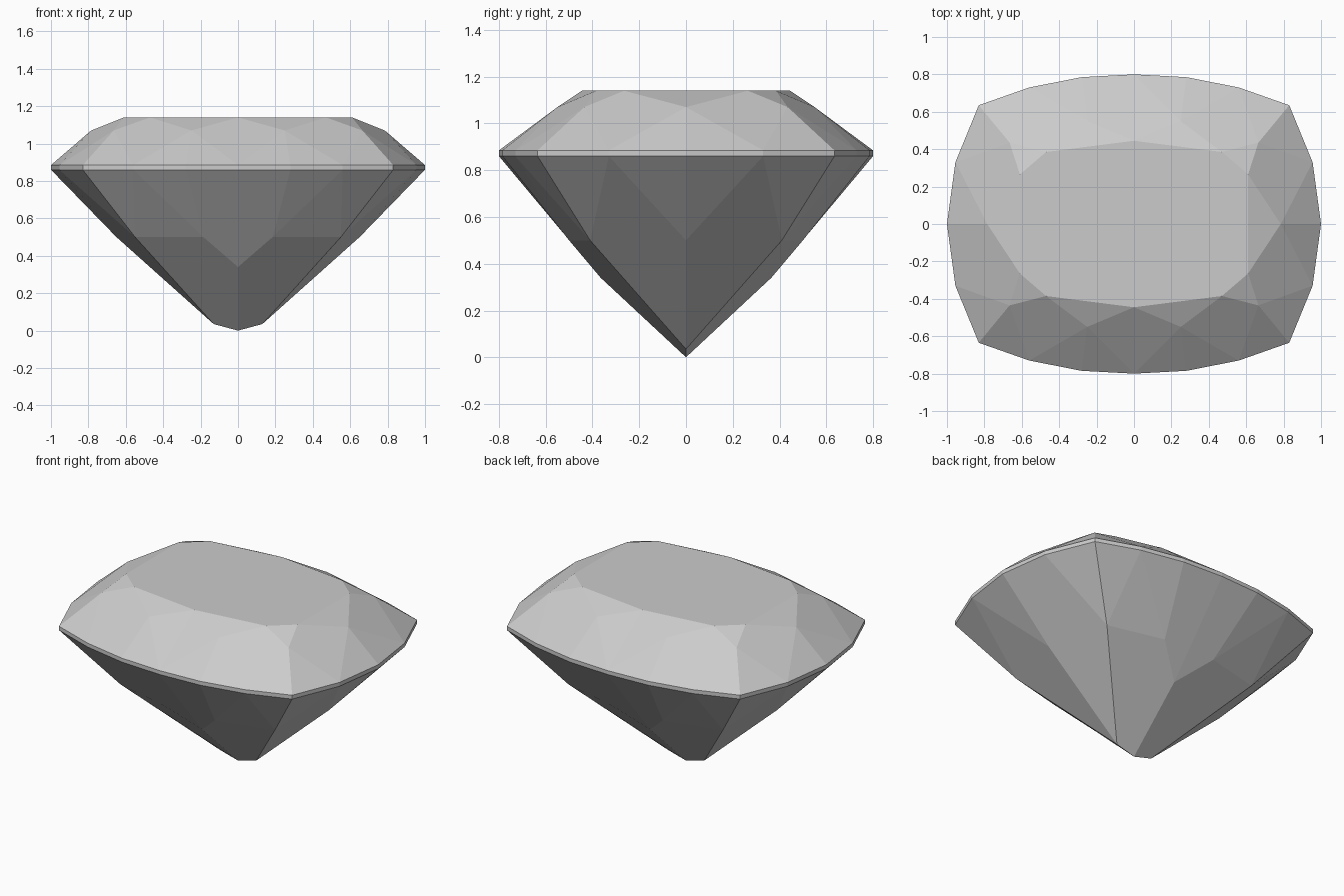
import bpy
import bmesh

cube = bpy.data.objects.get("Cube")
if cube:
    bpy.data.objects.remove(cube, do_unlink=True)

# Single stone colour
stone = bpy.data.materials.new("pale_grey_stone")
stone.use_nodes = True
colour = (0.6, 0.6, 0.6, 1.0)
stone.diffuse_color = colour
stone.node_tree.nodes["Principled BSDF"].inputs["Base Color"].default_value = colour

# Heights of the facet rings
TABLE, STAR, RIM_TOP, RIM_LOW, MIDDLE, KEEL = 1.14, 1.07, 0.885, 0.86, 0.5, 0.035

# One quarter of the cushion outline, from the side round to the back
outline = [(1, 0), (0.955, 0.33), (0.83, 0.635), (0.56, 0.73), (0.28, 0.785), (0, 0.8)]
points = {}
for i, (x, y) in enumerate(outline):
    points[f"u{i}"] = (x, y, RIM_TOP)
    points[f"l{i}"] = (x, y, RIM_LOW)

# Crown points: table centre, table rim and star tips
points.update({
    "centre": (0, 0, TABLE), "table_side": (0.61, 0, TABLE),
    "table_a": (0.61, 0.265, TABLE), "table_b": (0.47, 0.385, TABLE),
    "table_back": (0, 0.445, TABLE),
    "star_side": (0.785, 0, STAR), "star_corner": (0.665, 0.435, STAR),
    "star_back": (0.25, 0.55, STAR),
})
# Pavilion points
points.update({
    "side": (0.65, 0, MIDDLE), "corner": (0.55, 0.41, MIDDLE),
    "back": (0.185, 0.5, MIDDLE), "back_low": (0, 0.365, 0.34),
    "keel": (0.13, 0, KEEL), "culet": (0, 0, 0),
})

facets = [
    # table
    "centre table_side table_a table_b table_back",
    # star facets
    "table_side star_side table_a", "table_a star_corner table_b",
    "table_b star_back table_back",
    # crown kites
    "table_a star_side u1 star_corner", "table_b star_corner u3 star_back",
    "table_back star_back u5",
    # crown edge facets
    "star_side u0 u1", "star_corner u1 u2", "star_corner u2 u3",
    "star_back u3 u4", "star_back u4 u5",
    # pavilion edge facets
    "l0 l1 side", "l1 l2 corner", "l2 l3 corner", "l3 back corner",
    "l3 l4 back", "l4 l5 back_low back",
    # pavilion mains
    "side l1 corner keel", "keel corner back back_low culet",
]
# girdle band
facets += [f"l{i} l{i + 1} u{i + 1} u{i}" for i in range(5)]

# Mirror the quarter into a closed stone
bm = bmesh.new()
for sx in (1, -1):
    for sy in (1, -1):
        verts = {n: bm.verts.new((sx * x, sy * y, z)) for n, (x, y, z) in points.items()}
        for facet in facets:
            bm.faces.new([verts[n] for n in facet.split()])
bmesh.ops.remove_doubles(bm, verts=bm.verts, dist=0.0005)

# Join the table quarters into one flat face
bm.normal_update()
inner = [e for e in bm.edges if len(e.link_faces) == 2
         and all(abs(v.co.z - TABLE) < 0.001 for f in e.link_faces for v in f.verts)]
bmesh.ops.dissolve_edges(bm, edges=inner, use_verts=True)
bmesh.ops.recalc_face_normals(bm, faces=bm.faces)

mesh = bpy.data.meshes.new("cut_gemstone")
bm.to_mesh(mesh)
bm.free()
mesh.materials.append(stone)
gem = bpy.data.objects.new("cut_gemstone", mesh)
bpy.context.collection.objects.link(gem)
